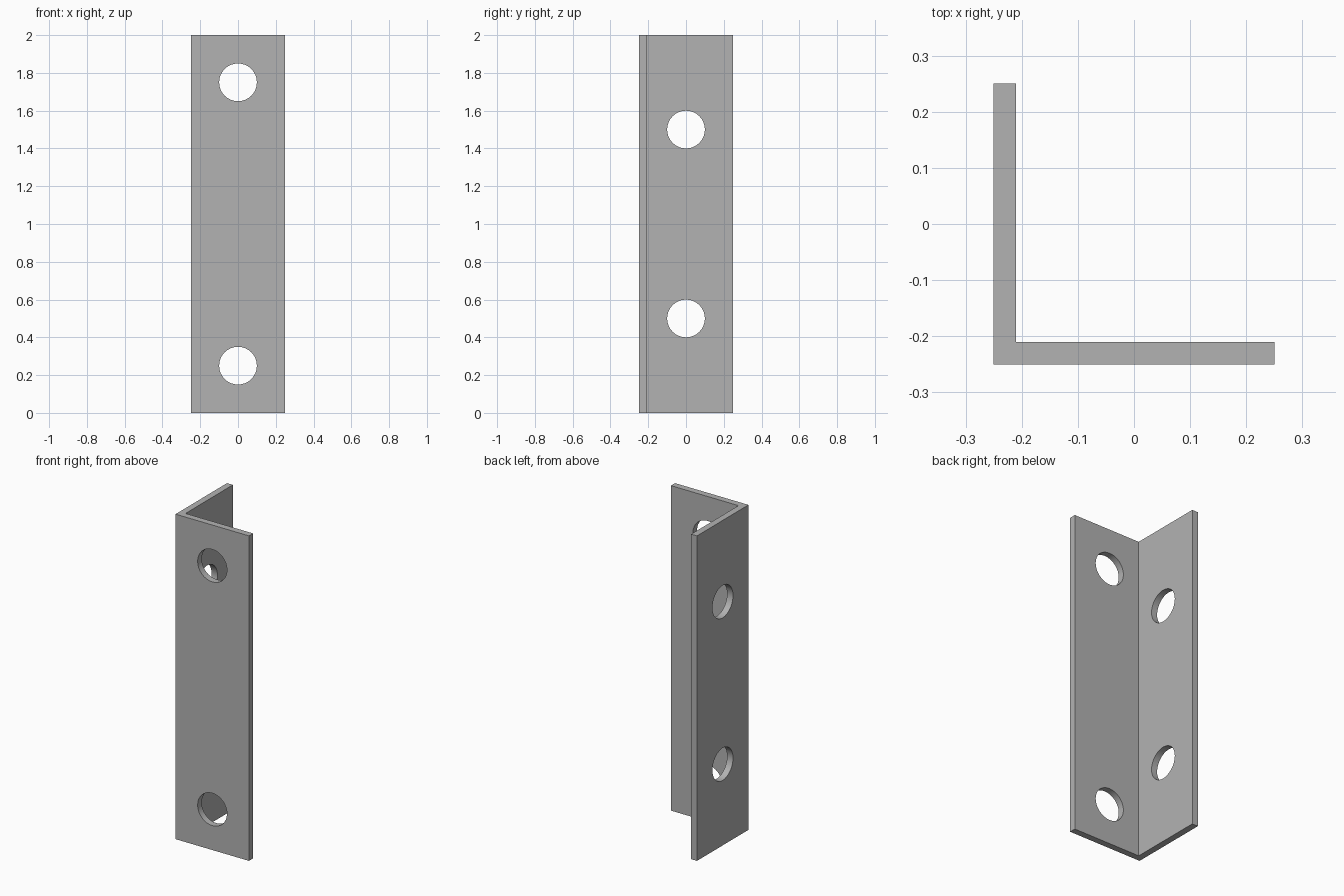
import bpy, bmesh
from math import pi

old = bpy.data.objects.get("Cube")
if old:
    bpy.data.objects.remove(old, do_unlink=True)

HALF, THICK, HEIGHT, HOLE = 0.25, 0.04, 2.0, 0.1

steel = bpy.data.materials.new("grey_steel")
steel.use_nodes = True
colour = (0.45, 0.45, 0.45, 1)
steel.diffuse_color = colour
steel.node_tree.nodes["Principled BSDF"].inputs["Base Color"].default_value = colour

# L-shaped profile extruded to full height
inner = THICK - HALF
profile = [(-HALF, -HALF), (HALF, -HALF), (HALF, inner),
           (inner, inner), (inner, HALF), (-HALF, HALF)]
bm = bmesh.new()
base = bm.faces.new([bm.verts.new((x, y, 0)) for x, y in profile])
top = bmesh.ops.extrude_face_region(bm, geom=[base])["geom"]
bmesh.ops.translate(bm, vec=(0, 0, HEIGHT),
                    verts=[v for v in top if isinstance(v, bmesh.types.BMVert)])
bmesh.ops.recalc_face_normals(bm, faces=bm.faces)
mesh = bpy.data.meshes.new("angle_bracket")
bm.to_mesh(mesh)
bm.free()
mesh.materials.append(steel)
bracket = bpy.data.objects.new("angle_bracket", mesh)
bpy.context.collection.objects.link(bracket)


def drill(location, rotation):
    """Cut one round bolt hole through a flange."""
    bpy.ops.mesh.primitive_cylinder_add(vertices=32, radius=HOLE, depth=0.2,
                                        location=location, rotation=rotation)
    cutter = bpy.context.object
    cutter.name = "hole_cutter"
    cutter.hide_render = True
    cutter.data.materials.append(steel)
    cut = bracket.modifiers.new("bolt_hole", 'BOOLEAN')
    cut.operation = 'DIFFERENCE'
    cut.solver = 'EXACT'
    cut.object = cutter
    bpy.context.view_layer.objects.active = bracket
    bpy.ops.object.modifier_apply(modifier=cut.name)
    bpy.data.objects.remove(cutter, do_unlink=True)


# Front flange holes near the ends, side flange holes nearer the middle
for z in (0.25, 1.75):
    drill((0, -HALF, z), (pi / 2, 0, 0))
for z in (0.5, 1.5):
    drill((-HALF, 0, z), (0, pi / 2, 0))

# Smooth hole walls, sharp bracket edges
bpy.ops.object.select_all(action='DESELECT')
bracket.select_set(True)
bpy.context.view_layer.objects.active = bracket
bpy.ops.object.shade_smooth_by_angle(angle=pi / 6)
